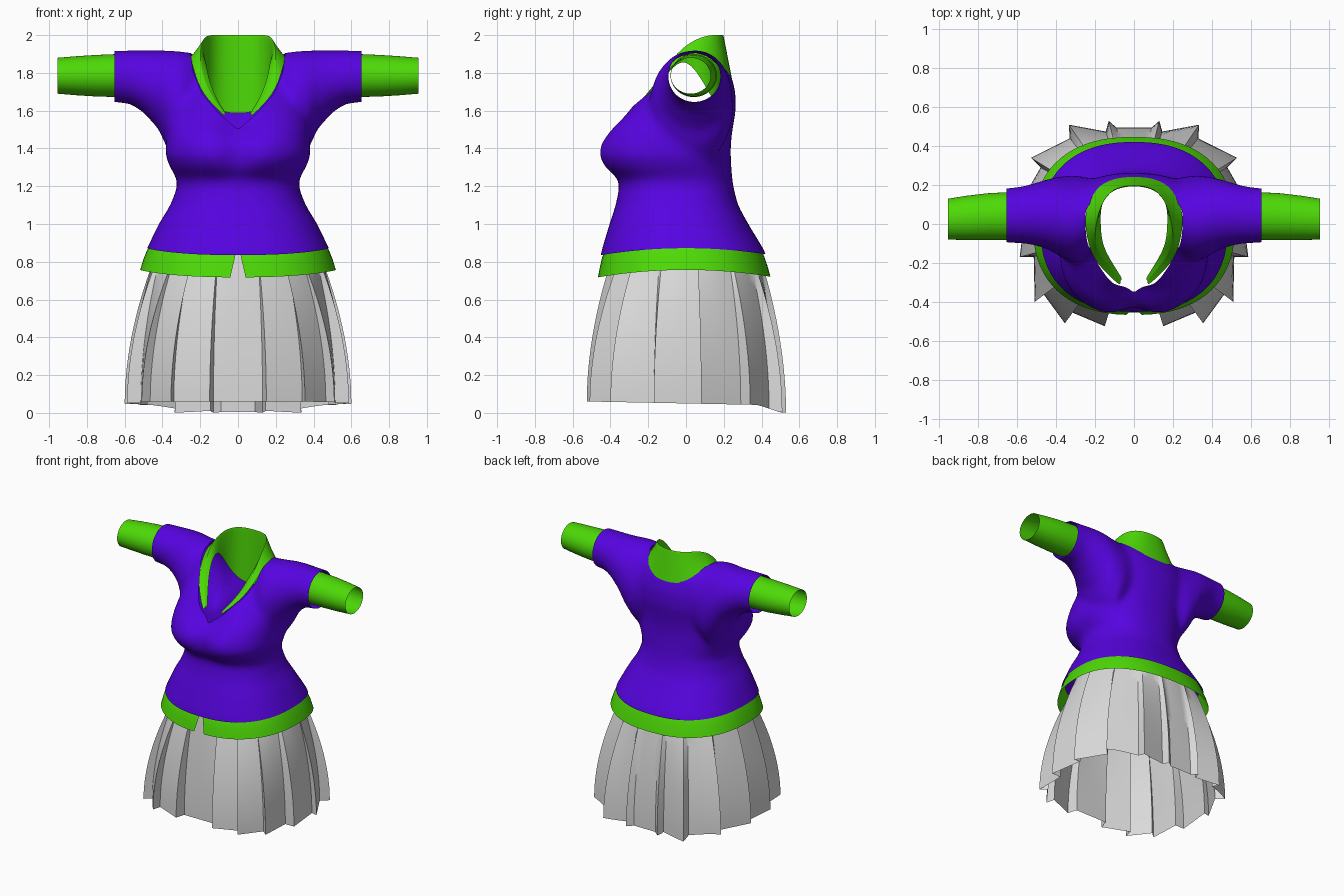
import bpy, bmesh, math
from mathutils import Vector
from mathutils.bvhtree import BVHTree

old = bpy.data.objects.get("Cube")
if old:
    bpy.data.objects.remove(old)


def material(name, rgb):
    m = bpy.data.materials.new(name)
    m.use_nodes = True
    m.diffuse_color = (*rgb, 1)
    bsdf = next(n for n in m.node_tree.nodes if n.type == 'BSDF_PRINCIPLED')
    bsdf.inputs["Base Color"].default_value = (*rgb, 1)
    return m


purple = material("purple knit", (.095, .001, .75))
green = material("green cotton", (.075, .7, .002))
grey = material("pale grey pleats", (.7, .7, .7))


def interp(table, t):
    """Linear lookup of a row (key, values...) in a sorted table."""
    if t <= table[0][0]:
        return table[0][1:]
    for a, b in zip(table, table[1:]):
        if t <= b[0]:
            k = (t - a[0]) / (b[0] - a[0])
            return [p + (q - p) * k for p, q in zip(a[1:], b[1:])]
    return table[-1][1:]


def loft(bm, rings, closed=True, caps=False):
    """Skin a list of equally long point rows."""
    rows = [[bm.verts.new(p) for p in ring] for ring in rings]
    n = len(rows[0])
    for a, b in zip(rows, rows[1:]):
        for i in range(n if closed else n - 1):
            j = (i + 1) % n
            bm.faces.new((a[i], a[j], b[j], b[i]))
    if caps:
        bm.faces.new(rows[0])
        bm.faces.new(rows[-1])


def finish(bm, name, mat, angle=50):
    bmesh.ops.recalc_face_normals(bm, faces=bm.faces)
    mesh = bpy.data.meshes.new(name)
    bm.to_mesh(mesh)
    bm.free()
    mesh.materials.append(mat)
    ob = bpy.data.objects.new(name, mesh)
    bpy.context.collection.objects.link(ob)
    bpy.ops.object.select_all(action='DESELECT')
    ob.select_set(True)
    bpy.context.view_layer.objects.active = ob
    bpy.ops.object.shade_smooth_by_angle(angle=math.radians(angle))
    return ob


def power(v, e):
    return math.copysign(abs(v) ** e, v)


def oval(a, width, front, back, e=.85):
    """Point on a rounded-box body section."""
    return (width * power(math.cos(a), e),
            (front + back) / 2 + (back - front) / 2 * power(math.sin(a), e))


def hem_dip(y):
    return -.035 * (y / .44) ** 2


# Vest: body and sleeve solids fused, then opened at hem, cuffs and neck
BODY = [  # height, half width, front, back
    (.76, .52, -.465, .45), (.86, .487, -.447, .415), (1, .42, -.405, .33),
    (1.1, .358, -.372, .275), (1.2, .32, -.353, .25), (1.24, .324, -.368, .245),
    (1.3, .36, -.445, .24), (1.36, .384, -.476, .237), (1.42, .382, -.472, .237),
    (1.5, .377, -.43, .246), (1.6, .37, -.325, .264), (1.7, .36, -.212, .262),
    (1.8, .33, -.12, .236), (1.87, .28, -.05, .185), (1.91, .22, .01, .1)]
SLEEVE = [  # distance out, underside, top, front, back
    (.15, 1.4, 1.89, -.1, .22), (.3, 1.3, 1.915, -.2, .25),
    (.38, 1.41, 1.92, -.17, .245), (.42, 1.5, 1.92, -.14, .237),
    (.5, 1.59, 1.92, -.112, .214), (.57, 1.635, 1.92, -.1, .194),
    (.75, 1.655, 1.918, -.091, .174)]
TURN = [math.tau * i / 64 for i in range(64)]


def body_ring(z):
    ring = []
    for a in TURN:
        x, y = oval(a, *interp(BODY, z))
        if y < 0:  # hollow between the bust and below the throat
            y += .05 * math.exp(-(x / .08) ** 2 - ((z - 1.37) / .1) ** 2)
            y += .08 * math.exp(-(x / .12) ** 2 - ((z - 1.53) / .08) ** 2)
        ring.append((x, y, z))
    return ring


def arm_ring(side, x, low, top, front, back):
    return [(side * x, (front + back) / 2 + (back - front) / 2 * math.cos(a),
             (low + top) / 2 + (top - low) / 2 * math.sin(a)) for a in TURN]


bm = bmesh.new()
loft(bm, [body_ring(.76 + 1.15 * i / 46) for i in range(47)], caps=True)
for side in (-1, 1):
    loft(bm, [arm_ring(side, *row) for row in SLEEVE], caps=True)
vest = finish(bm, "vest", purple)
remesh = vest.modifiers.new("fuse", 'REMESH')
remesh.mode = 'VOXEL'
remesh.voxel_size = .016
soften = vest.modifiers.new("soften", 'SMOOTH')
soften.factor = .5
soften.iterations = 20
for mod in ("fuse", "soften"):
    bpy.ops.object.modifier_apply(modifier=mod)

FRONT_NECK = [(0, 1.5), (.1, 1.585), (.19, 1.69), (.235, 1.8), (.25, 1.9), (.3, 2.4)]
BACK_NECK = [(0, 1.79), (.13, 1.81), (.2, 1.86), (.25, 1.92), (.3, 2.4)]


def neckline(x, y):
    k = min(max(y / .1, 0), 1)
    return interp(FRONT_NECK, abs(x))[0] * (1 - k) + interp(BACK_NECK, abs(x))[0] * k


def cut(bm, point, normal):
    bmesh.ops.bisect_plane(bm, geom=bm.verts[:] + bm.edges[:] + bm.faces[:],
                           plane_co=point, plane_no=normal, clear_outer=True)


def cut_along(bm, height, direction):
    """Trim along a curved height line by flattening it first."""
    for v in bm.verts:
        v.co.z -= height(v.co.x, v.co.y)
    cut(bm, (0, 0, 0), (0, 0, direction))
    for v in bm.verts:
        v.co.z += height(v.co.x, v.co.y)


bm = bmesh.new()
bm.from_mesh(vest.data)
skin = BVHTree.FromBMesh(bm)
for side in (-1, 1):
    cut(bm, (side * .655, 0, 0), (side, 0, 0))
cut_along(bm, lambda x, y: .872 + hem_dip(y), -1)
cut_along(bm, neckline, 1)
bm.to_mesh(vest.data)
bm.free()
vest.data.materials.clear()
vest.data.materials.append(purple)
for poly in vest.data.polygons:
    poly.material_index = 0
bpy.ops.object.shade_smooth_by_angle(angle=math.radians(60))

# Shirt cuffs showing past the vest sleeves
for side, name in ((-1, "right_shirt_sleeve"), (1, "left_shirt_sleeve")):
    bm = bmesh.new()
    loft(bm, [arm_ring(side, *row) for row in (
        (.63, 1.672, 1.9, -.082, .164), (.75, 1.675, 1.895, -.082, .158),
        (.86, 1.682, 1.888, -.082, .145), (.955, 1.69, 1.88, -.08, .13))])
    finish(bm, name, green)

# Shirt hem band with a tapering front slit
bm = bmesh.new()
band = []
for z, width, front, back, gap in (
        (.9, .462, -.425, .395, .01), (.86, .482, -.444, .414, .018),
        (.81, .502, -.456, .432, .034), (.757, .518, -.467, .447, .05)):
    row = []
    for i in range(73):
        x, y = oval(-math.pi / 2 + gap + (math.tau - 2 * gap) * i / 72, width, front, back)
        row.append((x, y, z + hem_dip(y)))
    band.append(row)
loft(bm, band, closed=False)
finish(bm, "shirt_hem", green)

# Collar: outer edge on the vest, folded top, inner back panel
OUTER = [(.075, -.31, 1.565), (.195, -.2, 1.69), (.245, -.09, 1.8), (.26, .03, 1.9),
         (.225, .16, 1.86), (.14, .23, 1.79), (0, .24, 1.77)]
FOLD = [(.068, -.29, 1.585), (.17, -.17, 1.72), (.205, -.09, 1.86), (.195, 0, 1.955),
        (.17, .1, 2.01), (.11, .185, 2.016), (0, .2, 2.014)]
INNER = [(.06, -.28, 1.58), (.125, -.18, 1.68), (.165, -.1, 1.8), (.172, 0, 1.9),
         (.172, .11, 1.72), (.11, .18, 1.59), (0, .2, 1.585)]


def mirrored(half):
    return [Vector((-x, y, z)) for x, y, z in half] + [Vector(p) for p in half[-2::-1]]


def on_vest(p):
    spot, normal = skin.find_nearest(p)[:2]
    return spot + normal * .005


def between(a, b, k):
    return [p.lerp(q, k) for p, q in zip(a, b)]


outer = [on_vest(p) for p in mirrored(OUTER)]
fold, inner = mirrored(FOLD), mirrored(INNER)
bm = bmesh.new()
loft(bm, [outer, between(outer, fold, .45), between(outer, fold, .85), fold,
          between(fold, inner, .12), between(fold, inner, .55), inner], closed=False)
collar = finish(bm, "collar", green, 80)
collar.modifiers.new("round", 'SUBSURF').levels = 2
collar.modifiers["round"].render_levels = 2

# Pleated skirt: knife-folded hem outline drawn in to a plain waist
PLEATS = [(0, -.455), (.13, -.455), (.15, -.525), (.34, -.445), (.355, -.51),
          (.465, -.36), (.51, -.4), (.515, -.17), (.587, -.17), (.555, .09),
          (.6, .08), (.48, .29), (.53, .34), (.33, .44), (.335, .51),
          (.145, .475), (.13, .53), (.09, .495), (0, .495)]
outline = PLEATS + [(-x, y) for x, y in PLEATS[-2:0:-1]]
hem = []
for a, b in zip(outline, outline[1:] + outline[:1]):
    hem += [Vector(a).lerp(Vector(b), k / 3) for k in range(3)]


def skirt_ring(t):
    spread = 1 - (1 - t) ** 1.9
    ring = []
    for p in hem:
        way = Vector((p.x / .6, p.y / .53)).normalized()
        x, y = Vector((way.x * .43, way.y * .39)).lerp(p, spread)
        low = .05 - .02 * p.y - .037 * min(max((p.y - .38) / .12, 0), 1)
        ring.append((x, y, .86 + (low - .86) * t))
    return ring


bm = bmesh.new()
loft(bm, [skirt_ring(i / 16) for i in range(17)])
finish(bm, "pleated_skirt", grey, 35)
